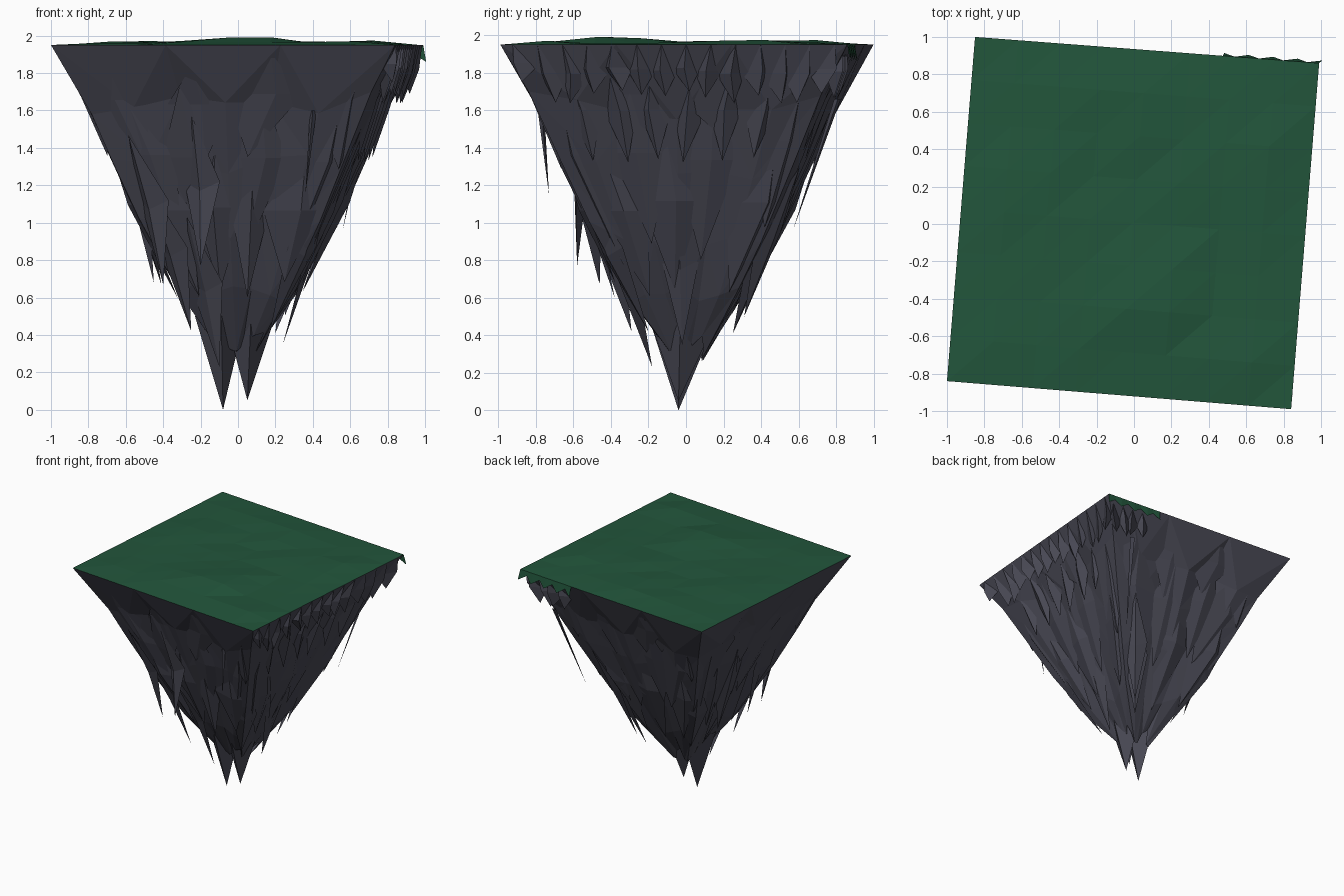
import bpy, bmesh, random
from mathutils import Vector

if "Cube" in bpy.data.objects:
    bpy.data.objects.remove(bpy.data.objects["Cube"])

random.seed(11)
R = random.uniform


def material(name, rgb):
    m = bpy.data.materials.new(name)
    m.diffuse_color = (*rgb, 1)
    m.use_nodes = True
    m.node_tree.nodes["Principled BSDF"].inputs["Base Color"].default_value = m.diffuse_color
    return m


ROCK = material("rock", (0.065, 0.065, 0.088))
GREEN = material("grass", (0.016, 0.092, 0.044))
CORNERS = [Vector(c) for c in ((-1, -.84), (.84, -.99), (.99, .86), (-.85, 1))]
RIM = 1.95
# height, scale of the plan at that height
PROFILE = [(1.95, 1), (1.62, .80), (1.3, .66), (.95, .495),
           (.6, .30), (.34, .11), (0, .02)]


def scale_at(z):
    for (z1, s1), (z0, s0) in zip(PROFILE, PROFILE[1:]):
        if z >= z0:
            return s0 + (s1 - s0) * (z - z0) / (z1 - z0)
    return .02


def wall(u, z, out=0.0):
    """Point on the tapering wall; u runs 0-4 round the four sides."""
    u %= 4
    i = int(u)
    p = CORNERS[i].lerp(CORNERS[(i + 1) % 4], u - i)
    p = p * scale_at(z) * (1 + out)
    return Vector((p.x, p.y, z))


def finish(bm, name, mat):
    bmesh.ops.recalc_face_normals(bm, faces=bm.faces)
    me = bpy.data.meshes.new(name)
    bm.to_mesh(me)
    bm.free()
    me.materials.append(mat)
    ob = bpy.data.objects.new(name, me)
    bpy.context.collection.objects.link(ob)


def shard(bm, u, z_top, z_tip, half, out, z_mid=.4):
    """Faceted hanging spike: top, two sides, ridge and tip."""
    zm = z_top + (z_tip - z_top) * z_mid
    t, l, r, m, b = [bm.verts.new(p) for p in (
        wall(u, z_top), wall(u - half, zm, -.02), wall(u + half, zm, -.02),
        wall(u + R(-.3, .3) * half, zm, out * .6),
        wall(u + R(-.5, .5) * half, z_tip, out))]
    for f in ((t, l, m), (t, m, r), (l, b, m), (m, b, r)):
        bm.faces.new(f)


# Rock core: square rings shrinking downwards, in long folded faces
bm = bmesh.new()
N = 6
rings = []
for z, s in PROFILE[:-1]:
    ring = []
    for k in range(4 * N):
        edge = z == RIM
        fold = (.03 if k % 2 else -.035) + R(-.02, .02)
        ring.append(bm.verts.new(wall(k / N, z + (0 if edge else R(-.08, .08)),
                                      0 if edge or k % N == 0 else fold)))
    rings.append(ring)
for a, b in zip(rings, rings[1:]):
    for k in range(4 * N):
        j = (k + 1) % (4 * N)
        if k % 2:
            bm.faces.new((a[k], a[j], b[k]))
            bm.faces.new((a[j], b[j], b[k]))
        else:
            bm.faces.new((a[k], a[j], b[j]))
            bm.faces.new((a[k], b[j], b[k]))
finish(bm, "rock_core", ROCK)

# Tiers of long shards: count per side, top, tip, half width, outward push
bm = bmesh.new()
for n, z1, z0, half, out in ((4, 1.9, 1.35, .13, .03), (4, 1.75, .85, .14, .06),
                             (3, 1.4, .55, .15, .12)):
    for side in range(4):
        for k in range(n):
            u = side + (k + .5 + R(-.25, .25)) / n
            shard(bm, u, z1 + R(-.08, .04), z0 + R(-.1, .16), half * R(.8, 1.1), out)
finish(bm, "rock_shards", ROCK)

# Lowest outer spikes: x, y, z of each tip, rooted in the wall above
bm = bmesh.new()
for x, y, z in ((-.25, -.29, .42), (-.45, -.2, .68), (.24, -.02, .35), (.2, .25, .41),
                (.25, .31, .5), (-.1, -.18, .23), (-.41, .15, .67), (-.2, .22, .48),
                (-.2, -.58, .77), (-.40, -.46, .67), (.17, -.2, .42), (.05, -.38, .6)):
    tip = Vector((x, y, z))
    flat = Vector((x, y, 0))
    side = Vector((-y, x, 0)).normalized() * .1

    def on_wall(h, f):
        p = flat * (scale_at(z + h) * .92 * f / max(abs(x), abs(y)))
        return Vector((p.x, p.y, z + h))

    ring = [bm.verts.new(p) for p in (on_wall(.45, .97) - side, on_wall(.8, 1.0),
                                      on_wall(.45, .97) + side)]
    ridge = bm.verts.new(on_wall(.4, 1.08))
    b = bm.verts.new(tip)
    for f in ((ring[0], ring[1], ridge), (ring[1], ring[2], ridge),
              (ring[0], ridge, b), (ridge, ring[2], b), (ring[0], b, ring[2])):
        bm.faces.new(f)
finish(bm, "lower_spikes", ROCK)

# Twin bottom points
bm = bmesh.new()
for cx, tip in ((-.09, (-.08, -.04, 0)), (.07, (.05, -.04, .05))):
    ring = [bm.verts.new((cx + dx, -.03 + dy, .5))
            for dx, dy in ((-.14, -.05), (0, -.17), (.13, 0), (0, .2))]
    b = bm.verts.new(tip)
    for k in range(4):
        bm.faces.new((ring[k], ring[(k + 1) % 4], b))
finish(bm, "bottom_points", ROCK)

# Toothed fringe along the right edge, with longer teeth beneath
bm = bmesh.new()
for k in range(14):
    shard(bm, 1 + (k + .5) / 14, RIM, 1.68 + R(-.05, .07), .045, .11, .5)
for k in range(6):
    shard(bm, 1.16 + k * .13, 1.78, 1.31 + R(-.05, .08), .06, .10)
# Torn rock below the back right corner
for k in range(4):
    shard(bm, 2.02 + k * .055, 1.9, 1.64 + R(-.02, .06), .04, .10)
finish(bm, "edge_fringe", ROCK)

# Thin hanging slivers
bm = bmesh.new()
for a, b in (((.7, .81, 1.66), (.56, .57, .96)), ((.4, -.77, 1.6), (.36, -.73, 1.15))):
    v = [bm.verts.new(Vector(a) + Vector(d)) for d in ((.02, 0, 0), (-.015, .015, 0), (0, -.02, 0))]
    t = bm.verts.new(b)
    for k in range(3):
        bm.faces.new((v[k], v[(k + 1) % 3], t))
finish(bm, "hanging_slivers", ROCK)

# Grass top: flat rim, low diagonal folds inside
bm = bmesh.new()
G = 8
grid = []
for j in range(G + 1):
    row = []
    for i in range(G + 1):
        p = CORNERS[0].lerp(CORNERS[1], i / G).lerp(CORNERS[3].lerp(CORNERS[2], i / G), j / G)
        z = RIM
        if 0 < i < G and 0 < j < G:
            z += R(.004, .024)
            if (i, j) in ((4, 2), (5, 3), (4, 3), (5, 2)):
                z += .018
        row.append(bm.verts.new((p.x, p.y, z)))
    grid.append(row)
for j in range(G):
    for i in range(G):
        a, b, c, d = grid[j][i], grid[j][i + 1], grid[j + 1][i + 1], grid[j + 1][i]
        bm.faces.new((a, b, c))
        bm.faces.new((a, c, d))
finish(bm, "grass_top", GREEN)

# Grass spilling over the back right corner: a ragged curtain
bm = bmesh.new()
top, low = [], []
for k in range(9):
    u = 2 + k * .035
    top.append(bm.verts.new(wall(u, RIM)))
    low.append(bm.verts.new(wall(u, 1.91 if k % 2 else 1.86, .025 if k % 2 else .075)))
for k in range(8):
    bm.faces.new((top[k], top[k + 1], low[k + 1], low[k]))
finish(bm, "grass_overhang", GREEN)
